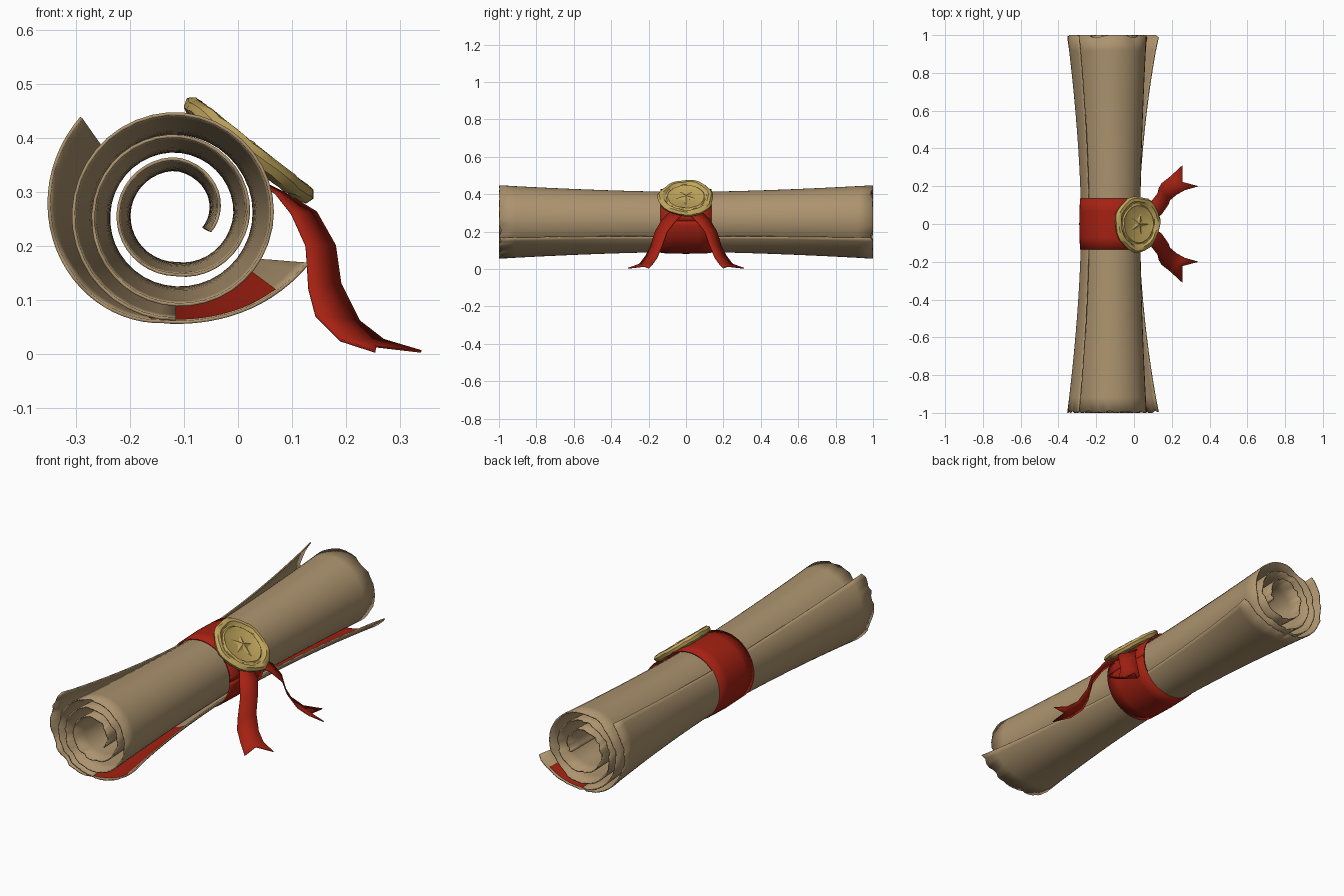
import bpy, bmesh, math, random
from mathutils import Vector, Matrix

if "Cube" in bpy.data.objects:
    bpy.data.objects.remove(bpy.data.objects["Cube"])

random.seed(4)
CX, CZ = -0.115, 0.256          # roll axis


def material(name, rgb):
    m = bpy.data.materials.new(name)
    m.diffuse_color = (*rgb, 1)
    m.use_nodes = True
    m.node_tree.nodes["Principled BSDF"].inputs["Base Color"].default_value = m.diffuse_color
    return m


PAPER = material("parchment", (0.413, 0.292, 0.156))
RED = material("ribbon red", (0.376, 0.015, 0.006))
GOLD = material("wax gold", (0.527, 0.376, 0.107))


def finish(name, bm, mat, thick=0, angle=40):
    me = bpy.data.meshes.new(name)
    bm.to_mesh(me)
    bm.free()
    ob = bpy.data.objects.new(name, me)
    bpy.context.collection.objects.link(ob)
    me.materials.append(mat)
    if thick:
        s = ob.modifiers.new("thickness", 'SOLIDIFY')
        s.thickness = thick
        s.offset = 0
    bpy.ops.object.select_all(action='DESELECT')
    ob.select_set(True)
    bpy.context.view_layer.objects.active = ob
    bpy.ops.object.shade_smooth_by_angle(angle=math.radians(angle))
    return ob


def grid(name, rows, mat, thick=0):
    """Skin a grid of points."""
    bm = bmesh.new()
    vs = [[bm.verts.new(p) for p in row] for row in rows]
    for a, b in zip(vs, vs[1:]):
        for i in range(len(a) - 1):
            bm.faces.new((a[i], a[i + 1], b[i + 1], b[i]))
    bmesh.ops.recalc_face_normals(bm, faces=bm.faces)
    return finish(name, bm, mat, thick)


def lerp_table(table, x):
    for (x0, y0), (x1, y1) in zip(table, table[1:]):
        if x <= x1:
            t = (x - x0) / (x1 - x0)
            return y0 + (y1 - y0) * max(t, 0)
    return table[-1][1]


def waist(y):
    return 0.156 + 0.036 * abs(y) ** 1.6


def polar(deg, r, y):
    a = math.radians(deg)
    return (CX + r * math.cos(a), y, CZ + r * math.sin(a))


def ragged(y):
    """Slightly worn paper ends."""
    return y - math.copysign(random.choice((0, 0, 0.004, 0.012)), y) if abs(y) > 0.99 else y


ys = [-1 + i / 12 for i in range(25)]

# Rolled sheet: spiral that narrows toward the middle of its length
SPIRAL = [(-25, 0.36), (30, 0.46), (90, 0.55), (180, 0.56), (270, 0.57), (360, 0.70),
          (450, 0.77), (540, 0.80), (630, 0.86), (720, 0.93), (810, 0.985), (990, 1.0)]
turn = [-25 + i * 1015 / 110 for i in range(111)]
grid("rolled_sheet",
     [[polar(a, waist(y) * lerp_table(SPIRAL, a), ragged(y)) for a in turn] for y in ys],
     PAPER, 0.006)


# Outer sheet: wraps under the roll, both long edges peel away at the ends
def flap_radius(a, y):
    left = 0.054 * max(0, (262 - a) / 127) ** 0.9
    right = 0.062 * max(0, (a - 272) / 68) ** 1.8
    return waist(y) + 0.006 + (left + right) * abs(y) ** 1.8


def right_edge(y):
    return 328 + 12 * abs(y)


def flap_row(y, a0, a1, n, inset=0):
    return [polar(a0 + (a1 - a0) * i / n, flap_radius(a0 + (a1 - a0) * i / n, y) - inset,
                  ragged(y)) for i in range(n + 1)]


grid("outer_sheet", [flap_row(y, 140 - 6 * abs(y), right_edge(y), 40) for y in ys], PAPER, 0.006)

# Red lining visible inside the peeled lower edge at both ends
for side, label in ((-1, "front"), (1, "back")):
    grid("flap_lining_" + label,
         [flap_row(side * (0.4 + 0.59 * i / 8), 255, right_edge(0.8) - 14, 14, 0.0045)
          for i in range(9)], RED)

# Ribbon band around the waist
grid("ribbon_band",
     [[polar(i * 7.5, 0.169 + 0.002 * math.cos(y * 20), y) for i in range(49)]
      for y in (-0.135, -0.07, 0, 0.07, 0.135)], RED, 0.008)

# Ribbon tails: mirrored pair with a swallow-tail notch
INNER = [(0.03, 0.0, 0.325), (0.09, 0.01, 0.295), (0.145, 0.05, 0.262), (0.18, 0.10, 0.20),
         (0.19, 0.125, 0.13), (0.225, 0.155, 0.06), (0.27, 0.18, 0.025), (0.34, 0.20, 0.004)]
OUTER = [(0.03, 0.07, 0.325), (0.07, 0.09, 0.298), (0.10, 0.13, 0.26), (0.127, 0.165, 0.20),
         (0.132, 0.19, 0.12), (0.145, 0.215, 0.07), (0.19, 0.25, 0.025), (0.255, 0.31, 0.004)]
for s, label in ((-1, "front"), (1, "back")):
    rows = []
    for k, (p, q) in enumerate(zip(INNER, OUTER)):
        p, q = Vector(p), Vector(q)
        mid = (p + q) / 2
        if k == len(INNER) - 1:
            mid = Vector((0.255, 0.222, 0.014))
        rows.append([(v.x, v.y * s, v.z) for v in (p, mid, q)])
    grid("ribbon_tail_" + label, rows, RED, 0.005)

# Wax seal: irregular disc with raised rim, groove and sunken face
normal = Vector((0.62, 0, 0.785)).normalized()
down = Vector((normal.z, 0, -normal.x))
SEAL = Matrix((down, Vector((0, 1, 0)), normal)).transposed().to_4x4()
SEAL.translation = Vector((0.018, 0, 0.378))
N = 40
wobble = [1 + 0.025 * math.sin(3 * i * math.tau / N) + 0.02 * math.sin(7 * i * math.tau / N + 1)
          + random.uniform(-0.012, 0.012) for i in range(N)]
bm = bmesh.new()
rings = []
for r, h in ((0.125, -0.018), (0.143, -0.010), (0.148, 0.004), (0.138, 0.016), (0.122, 0.017),
             (0.112, 0.007), (0.104, 0.006), (0.098, 0.012), (0.088, 0.008)):
    w = 1 if r > 0.115 else 0.4
    rings.append([bm.verts.new((r * (1 + (wobble[i] - 1) * w) * math.cos(i * math.tau / N),
                                r * (1 + (wobble[i] - 1) * w) * math.sin(i * math.tau / N),
                                h + random.uniform(-0.002, 0.002))) for i in range(N)])
for a, b in zip(rings, rings[1:]):
    for i in range(N):
        bm.faces.new((a[i], a[(i + 1) % N], b[(i + 1) % N], b[i]))
bm.faces.new(rings[-1])
bm.faces.new(rings[0][::-1])
bm.transform(SEAL)
finish("wax_seal", bm, GOLD)

# Embossed star relief on the seal
bm = bmesh.new()
pts = [(r * math.cos(i * math.pi / 5), r * math.sin(i * math.pi / 5))
       for i, r in enumerate((0.068, 0.028) * 5)]
tip = bm.verts.new((0, 0, 0.019))
edge = [bm.verts.new((x, y, 0.007)) for x, y in pts]
for i in range(10):
    bm.faces.new((edge[i], edge[(i + 1) % 10], tip))
bm.transform(SEAL)
finish("seal_emblem", bm, GOLD, angle=10)
